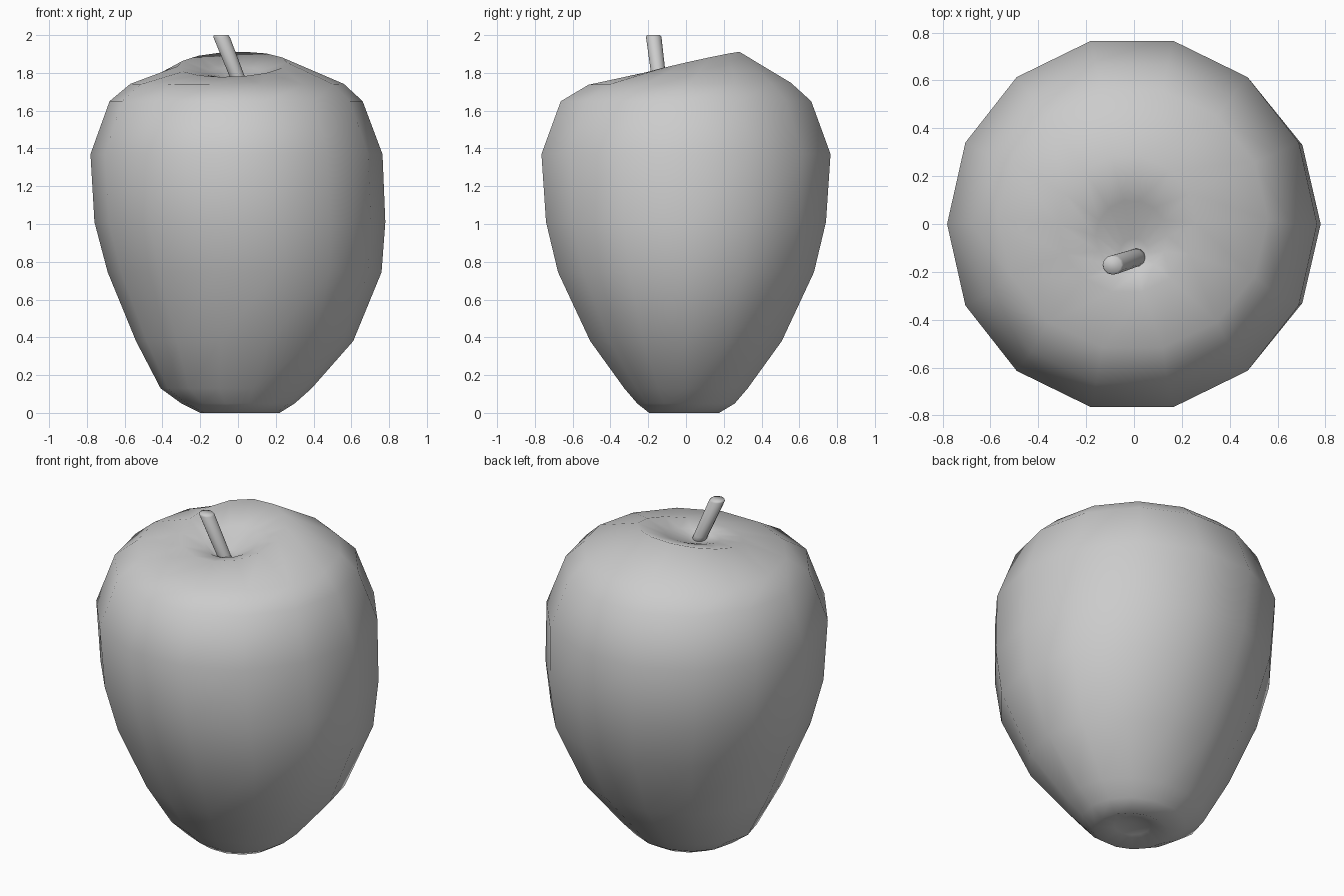
import bpy, bmesh, math

if "Cube" in bpy.data.objects:
    bpy.data.objects.remove(bpy.data.objects["Cube"])


def loft(name, rings, sides, start_tip=None, end_tip=None, angle=180):
    """Skin rings of (z, cx, cy, rx, ry, tilt_x, tilt_y) into one smooth mesh."""
    bm = bmesh.new()
    loops = []
    for z, cx, cy, rx, ry, tx, ty in rings:
        loop = []
        for i in range(sides):
            a = 2 * math.pi * i / sides
            c, s = math.cos(a), math.sin(a)
            loop.append(bm.verts.new((cx + rx * c, cy + ry * s, z + tx * c + ty * s)))
        loops.append(loop)
    for lo, hi in zip(loops, loops[1:]):
        for i in range(sides):
            j = (i + 1) % sides
            bm.faces.new((lo[i], lo[j], hi[j], hi[i]))
    for loop, tip in ((loops[0], start_tip), (loops[-1], end_tip)):
        if tip:
            v = bm.verts.new(tip)
            for i in range(sides):
                bm.faces.new((loop[i], loop[(i + 1) % sides], v))
        else:
            bm.faces.new(loop)
    bmesh.ops.recalc_face_normals(bm, faces=bm.faces)
    mesh = bpy.data.meshes.new(name)
    bm.to_mesh(mesh)
    bm.free()
    obj = bpy.data.objects.new(name, mesh)
    bpy.context.collection.objects.link(obj)
    bpy.ops.object.select_all(action='DESELECT')
    obj.select_set(True)
    bpy.context.view_layer.objects.active = obj
    bpy.ops.object.shade_smooth_by_angle(angle=math.radians(angle))
    return obj


# Fruit body: base dimple, leaning sides, tilted rim, stem hollow
body = [
    (0.03, 0.01, 0.00, 0.10, 0.10, 0, 0),
    (0.005, 0.01, -0.01, 0.21, 0.19, 0, 0),
    (0.05, 0.00, 0.00, 0.30, 0.265, 0, 0),
    (0.13, -0.01, 0.00, 0.40, 0.335, 0, 0),
    (0.38, 0.035, 0.00, 0.575, 0.52, 0, 0),
    (0.745, 0.035, 0.00, 0.725, 0.695, 0, 0),
    (1.01, 0.01, 0.00, 0.77, 0.76, 0, 0),
    (1.37, -0.008, 0.00, 0.773, 0.785, 0, 0),
    (1.65, -0.01, 0.00, 0.67, 0.68, 0, 0),
    (1.742, -0.005, 0.02, 0.565, 0.55, 0, 0.005),
    (1.845, -0.03, 0.00, 0.29, 0.29, 0.01, 0.066),
    (1.80, -0.01, -0.05, 0.15, 0.15, 0.0, 0.03),
    (1.755, 0.0, -0.12, 0.06, 0.06, 0, 0),
]
loft("fruit_body", body, 14, (0.01, 0, 0.05), (0.0, -0.13, 1.74))

# Leaning stem with a flat cut end
stem = [
    (1.72, 0.02, -0.137, 0.04, 0.038, 0, 0),
    (1.77, 0.0, -0.143, 0.04, 0.038, 0, 0),
    (1.99, -0.087, -0.171, 0.044, 0.041, 0, 0),
    (2.00, -0.09, -0.172, 0.038, 0.035, 0, 0),
]
loft("stem", stem, 12)

# Drop the lowest ring onto the ground
ob = bpy.data.objects["fruit_body"]
low = min(v.co.z for v in ob.data.vertices)
for v in ob.data.vertices:
    if v.co.z < low + 0.001:
        v.co.z = 0
